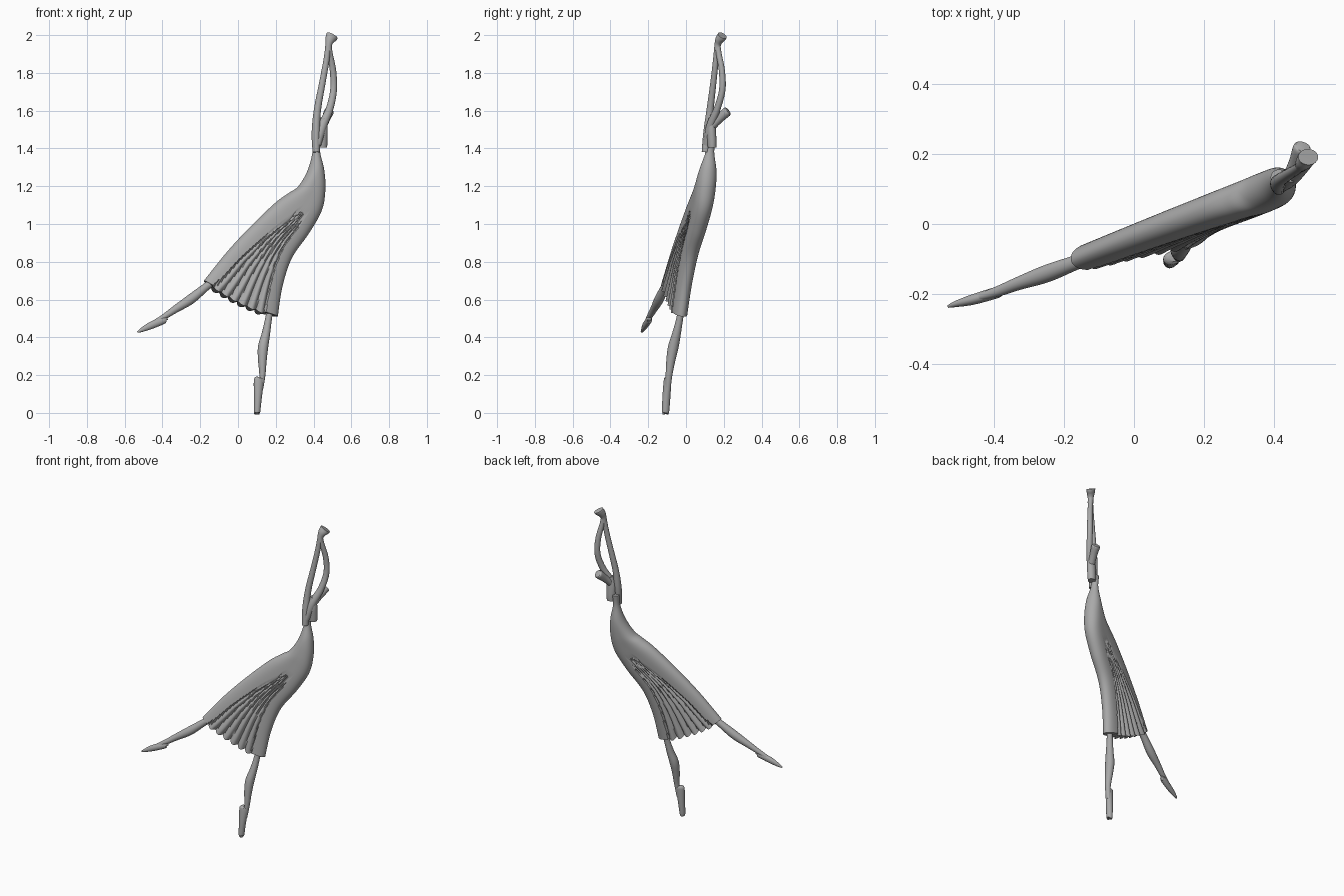
import bpy, bmesh, math
from mathutils import Vector

if "Cube" in bpy.data.objects:
    bpy.data.objects.remove(bpy.data.objects["Cube"])

grey = bpy.data.materials.new("matte grey")
grey.use_nodes = True
grey.diffuse_color = (0.4, 0.4, 0.4, 1)
bsdf = grey.node_tree.nodes["Principled BSDF"]
bsdf.inputs["Base Color"].default_value = (0.4, 0.4, 0.4, 1)
bsdf.inputs["Roughness"].default_value = 0.7

NORMAL = Vector((-0.27, 1, -0.105)).normalized()  # thickness direction of the leaning figure


def plane(x, z):
    """Point on the leaning plane that the body lies in."""
    return Vector((x, 0.27 * x + 0.105 * z - 0.13, z))


def spline(rows, steps):
    """Catmull-Rom interpolation through tuples of equal length."""
    out = []
    for i in range(len(rows) - 1):
        p = [rows[max(i - 1, 0)], rows[i], rows[i + 1], rows[min(i + 2, len(rows) - 1)]]
        for k in range(steps):
            t = k / steps
            out.append([0.5 * (2 * b + (c - a) * t + (2 * a - 5 * b + 4 * c - d) * t * t
                               + (3 * b - a - 3 * c + d) * t ** 3) for a, b, c, d in zip(*p)])
    return out + [list(rows[-1])]


def loft(name, rings, angle=40):
    """Skin closed rings of points, cap both ends and shade smooth."""
    bm = bmesh.new()
    loops = [[bm.verts.new(p) for p in ring] for ring in rings]
    n = len(loops[0])
    for a, b in zip(loops, loops[1:]):
        for i in range(n):
            j = (i + 1) % n
            bm.faces.new((a[i], a[j], b[j], b[i]))
    bm.faces.new(loops[0][::-1])
    bm.faces.new(loops[-1])
    bmesh.ops.recalc_face_normals(bm, faces=bm.faces)
    mesh = bpy.data.meshes.new(name)
    bm.to_mesh(mesh)
    bm.free()
    obj = bpy.data.objects.new(name, mesh)
    bpy.context.collection.objects.link(obj)
    mesh.materials.append(grey)
    bpy.ops.object.select_all(action="DESELECT")
    obj.select_set(True)
    bpy.context.view_layer.objects.active = obj
    bpy.ops.object.shade_smooth_by_angle(angle=math.radians(angle))
    return obj


def tube(name, pts, steps=6, sides=24):
    """Limb through (x, y, z, in-plane radius, thickness radius) points."""
    rows = spline(pts, steps)
    centres = [Vector(r[:3]) for r in rows]
    rings = []
    for i, r in enumerate(rows):
        t = (centres[min(i + 1, len(rows) - 1)] - centres[max(i - 1, 0)]).normalized()
        side = t.cross(NORMAL).normalized()
        up = side.cross(t)
        rings.append([centres[i] + side * r[3] * math.cos(a) + up * r[4] * math.sin(a)
                      for a in (2 * math.pi * k / sides for k in range(sides))])
    return loft(name, rings)


# Dress and torso: left x, z, right x, z, half thickness, from hem to neck
sections = [
    (-0.18, 0.70, 0.21, 0.51, 0.042),
    (-0.06, 0.85, 0.235, 0.67, 0.043),
    (0.06, 0.98, 0.285, 0.82, 0.045),
    (0.195, 1.11, 0.375, 0.95, 0.049),
    (0.27, 1.165, 0.442, 1.07, 0.052),
    (0.32, 1.20, 0.461, 1.18, 0.053),
    (0.368, 1.28, 0.455, 1.285, 0.046),
    (0.395, 1.38, 0.434, 1.38, 0.023),
    (0.392, 1.45, 0.437, 1.45, 0.022),
]
STEPS, HALF, PLEATS = 7, 90, 6
rings = []
for row, (lx, lz, rx, rz, thick) in enumerate(spline(sections, STEPS)):
    v = row / STEPS
    f = min(v / 3.5, 1)                        # 0 at the hem, 1 where the pleats end
    lo, hi = -0.78 + 0.75 * f, 0.64 - 0.3 * f  # pleated span of the width
    depth = 0.62 * (1 - f) ** 0.6
    power = 2 + 4 * (1 - min(v / 6, 1))        # boxier at the hem, oval at the chest
    left, right = plane(lx, lz), plane(rx, rz)
    down = (plane(*sections[0][:2]) - plane(*sections[1][:2])).normalized()
    ring = []
    for k in range(2 * HALF):
        a = math.pi * k / HALF
        s = -math.cos(a)
        h = thick * max(0, 1 - abs(s) ** power) ** 0.5
        p = left.lerp(right, (s + 1) / 2)
        u = (s - lo) / (hi - lo)
        if 0 < u < 1:
            fold = abs(math.sin(math.pi * PLEATS * u)) ** 0.7
            h *= 1 - depth * (1 - fold) - 0.12 * (1 - f) * math.sin(math.pi * u)
            p += Vector((-0.25, -0.1, -0.9)) * 0.014 * fold * max(0, 1 - v)
        p += Vector((-0.2, 0, -1)) * 0.022 * (1 - s * s) * max(0, 1 - v)
        ring.append(p + NORMAL * h * (1 if k < HALF else -1))
    rings.append(ring)
loft("pleated_dress", rings, 50)

# Standing leg and its pointe shoe
tube("standing_leg", [
    (0.120, -0.096, 0.12, 0.012, 0.014),
    (0.129, -0.090, 0.20, 0.016, 0.018),
    (0.129, -0.080, 0.28, 0.023, 0.024),
    (0.133, -0.067, 0.35, 0.027, 0.028),
    (0.148, -0.050, 0.42, 0.022, 0.023),
    (0.162, -0.033, 0.50, 0.018, 0.018),
    (0.18, -0.015, 0.60, 0.018, 0.018)])
tube("standing_shoe", [
    (0.101, -0.109, 0.0, 0.014, 0.016),
    (0.101, -0.108, 0.008, 0.017, 0.019),
    (0.105, -0.104, 0.08, 0.021, 0.021),
    (0.110, -0.098, 0.165, 0.027, 0.020),
    (0.111, -0.096, 0.183, 0.024, 0.018),
    (0.112, -0.096, 0.190, 0.014, 0.012)])

# Raised leg and its pointe shoe
tube("raised_leg", [
    (-0.09, -0.085, 0.725, 0.020, 0.020),
    (-0.165, -0.110, 0.670, 0.021, 0.021),
    (-0.25, -0.142, 0.602, 0.026, 0.025),
    (-0.33, -0.170, 0.550, 0.020, 0.019),
    (-0.39, -0.193, 0.510, 0.015, 0.015),
    (-0.44, -0.208, 0.482, 0.011, 0.011)])
tube("raised_shoe", [
    (-0.383, -0.193, 0.492, 0.011, 0.010),
    (-0.392, -0.196, 0.491, 0.019, 0.016),
    (-0.46, -0.216, 0.463, 0.019, 0.015),
    (-0.51, -0.229, 0.439, 0.011, 0.009),
    (-0.532, -0.236, 0.428, 0.004, 0.004)])

# Two raised arms meeting at the wrists
tube("right_arm", [
    (0.414, 0.103, 1.38, 0.019, 0.020),
    (0.412, 0.115, 1.48, 0.022, 0.024),
    (0.420, 0.127, 1.60, 0.019, 0.019),
    (0.447, 0.145, 1.75, 0.017, 0.016),
    (0.467, 0.157, 1.86, 0.016, 0.015),
    (0.478, 0.165, 1.95, 0.014, 0.014)])
tube("left_arm", [
    (0.420, 0.110, 1.42, 0.020, 0.020),
    (0.448, 0.130, 1.52, 0.024, 0.022),
    (0.485, 0.165, 1.61, 0.020, 0.018),
    (0.506, 0.192, 1.71, 0.018, 0.017),
    (0.503, 0.190, 1.81, 0.017, 0.016),
    (0.487, 0.174, 1.90, 0.015, 0.015),
    (0.480, 0.168, 1.95, 0.014, 0.014)])

# Joined hands flaring and curling backwards
tube("hands", [
    (0.479, 0.166, 1.92, 0.018, 0.017),
    (0.480, 0.168, 1.95, 0.018, 0.017),
    (0.487, 0.177, 1.975, 0.026, 0.022),
    (0.496, 0.189, 1.992, 0.032, 0.024),
    (0.499, 0.192, 1.998, 0.032, 0.024)])

# Head tucked against the arms, with a hair bun at the back
tube("head", [
    (0.446, 0.138, 1.405, 0.026, 0.022),
    (0.446, 0.137, 1.44, 0.028, 0.024),
    (0.446, 0.134, 1.50, 0.029, 0.024),
    (0.452, 0.138, 1.56, 0.020, 0.018)])
tube("hair_bun", [
    (0.446, 0.130, 1.51, 0.022, 0.022),
    (0.465, 0.175, 1.555, 0.022, 0.022),
    (0.480, 0.214, 1.592, 0.026, 0.026),
    (0.483, 0.222, 1.599, 0.021, 0.021)])
